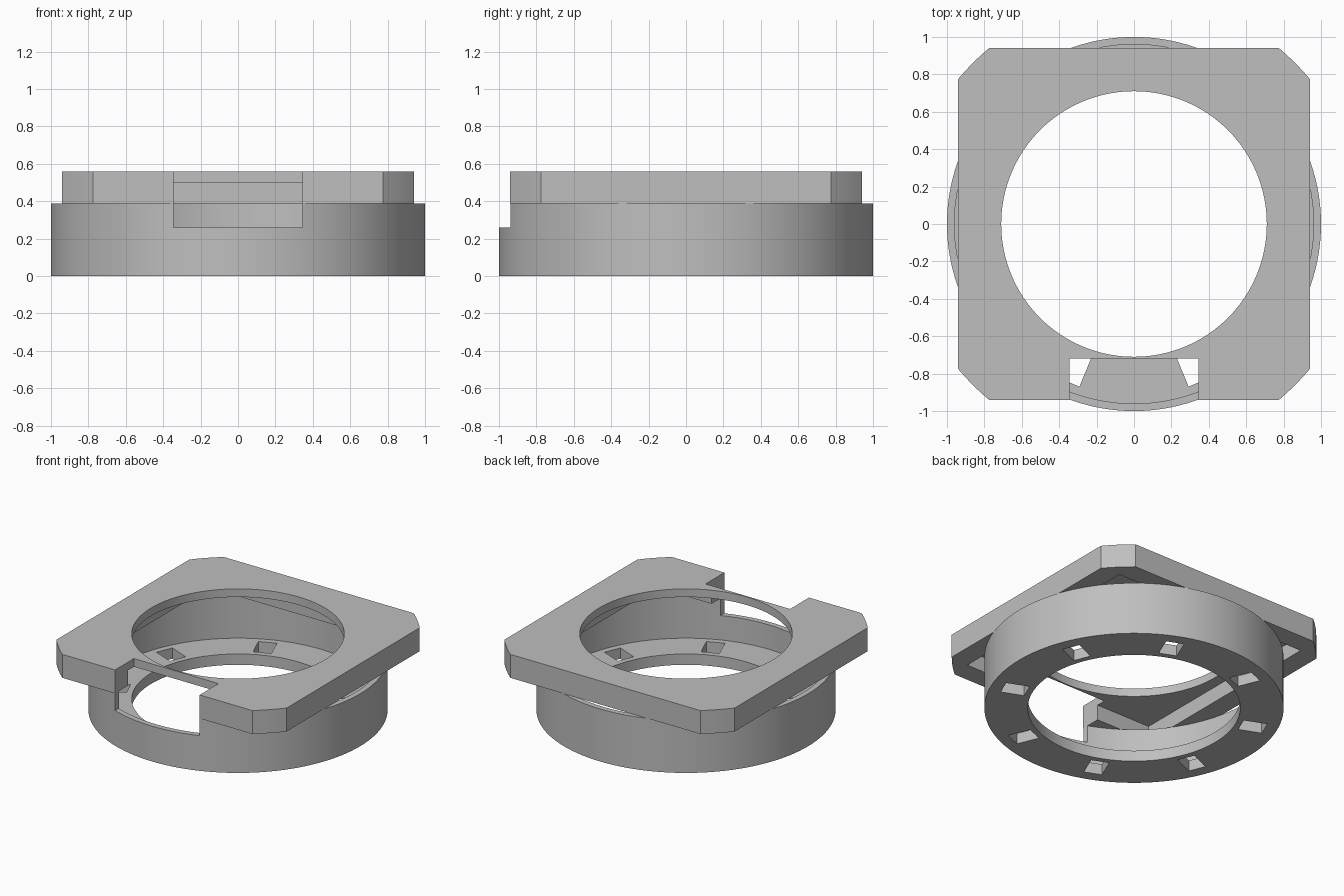
import bpy, bmesh, math
from mathutils import Matrix, Vector

cube = bpy.data.objects.get("Cube")
if cube:
    bpy.data.objects.remove(cube, do_unlink=True)

grey = bpy.data.materials.new("light_grey")
grey.use_nodes = True
COLOUR = (0.52, 0.52, 0.52, 1)
grey.diffuse_color = COLOUR
grey.node_tree.nodes["Principled BSDF"].inputs["Base Color"].default_value = COLOUR

SEGMENTS = 128
HOLE, WALL_IN = 0.71, 0.96
FLOOR, RIM, CEILING, TOP = 0.08, 0.387, 0.5, 0.56
HALF, CAVITY, NOTCH = 0.94, 0.79, 0.345


def prism(name, outline, z0, z1):
    """Extrude a flat outline between two heights."""
    bm = bmesh.new()
    face = bm.faces.new([bm.verts.new((x, y, z0)) for x, y in outline])
    new = bmesh.ops.extrude_face_region(bm, geom=[face])["geom"]
    bmesh.ops.translate(bm, vec=(0, 0, z1 - z0),
                        verts=[v for v in new if isinstance(v, bmesh.types.BMVert)])
    bmesh.ops.recalc_face_normals(bm, faces=bm.faces)
    mesh = bpy.data.meshes.new(name)
    bm.to_mesh(mesh)
    bm.free()
    mesh.materials.append(grey)
    obj = bpy.data.objects.new(name, mesh)
    bpy.context.collection.objects.link(obj)
    return obj


def circle(radius):
    return [(radius * math.cos(math.tau * i / SEGMENTS),
             radius * math.sin(math.tau * i / SEGMENTS)) for i in range(SEGMENTS)]


def rect(x0, x1, y0, y1):
    return [(x0, y0), (x1, y0), (x1, y1), (x0, y1)]


def cut(obj, cutter):
    """Subtract a cutter, then discard it."""
    cutter.hide_render = True
    mod = obj.modifiers.new("cut", "BOOLEAN")
    mod.operation, mod.solver, mod.object = "DIFFERENCE", "EXACT", cutter
    bpy.context.view_layer.objects.active = obj
    bpy.ops.object.modifier_apply(modifier=mod.name)
    bpy.data.objects.remove(cutter, do_unlink=True)


def finish(obj):
    bpy.ops.object.select_all(action="DESELECT")
    obj.select_set(True)
    bpy.context.view_layer.objects.active = obj
    bpy.ops.object.shade_smooth_by_angle(angle=math.radians(30))


# Round cup: thin outer wall, floor with a large opening
ring = prism("round_base", circle(1), 0, RIM)
cut(ring, prism("bore", circle(WALL_IN), FLOOR, 1))
cut(ring, prism("floor_opening", circle(HOLE), -1, 1))

# Eight radial slots through the floor
for k in range(8):
    slot = prism("slot", rect(0.75, 0.915, -0.063, 0.063), -0.1, 0.2)
    slot.data.transform(Matrix.Rotation(math.radians(22.5 + 45 * k), 4, "Z"))
    cut(ring, slot)

# Window in the front of the wall
cut(ring, prism("wall_notch", rect(-NOTCH, NOTCH, -1.2, -0.72), 0.26, 1))
finish(ring)

# Square cover with slightly rounded cut corners
outline = []
corner_radius = math.hypot(HALF, 0.775)
start = math.atan2(0.775, HALF)
for quarter in range(4):
    for i in range(5):
        a = quarter * math.pi / 2 + start + (math.pi / 2 - 2 * start) * i / 4
        outline.append((corner_radius * math.cos(a), corner_radius * math.sin(a)))
cover = prism("square_cover", outline, RIM, TOP)

# Hollow underside, round opening and front notch
cut(cover, prism("cavity", rect(-CAVITY, CAVITY, -CAVITY, CAVITY), 0.2, CEILING))
cut(cover, prism("cover_opening", circle(HOLE), 0.1, 1))
cut(cover, prism("cover_notch", rect(-NOTCH, NOTCH, -1.2, -0.72), 0.1, 1))
finish(cover)
